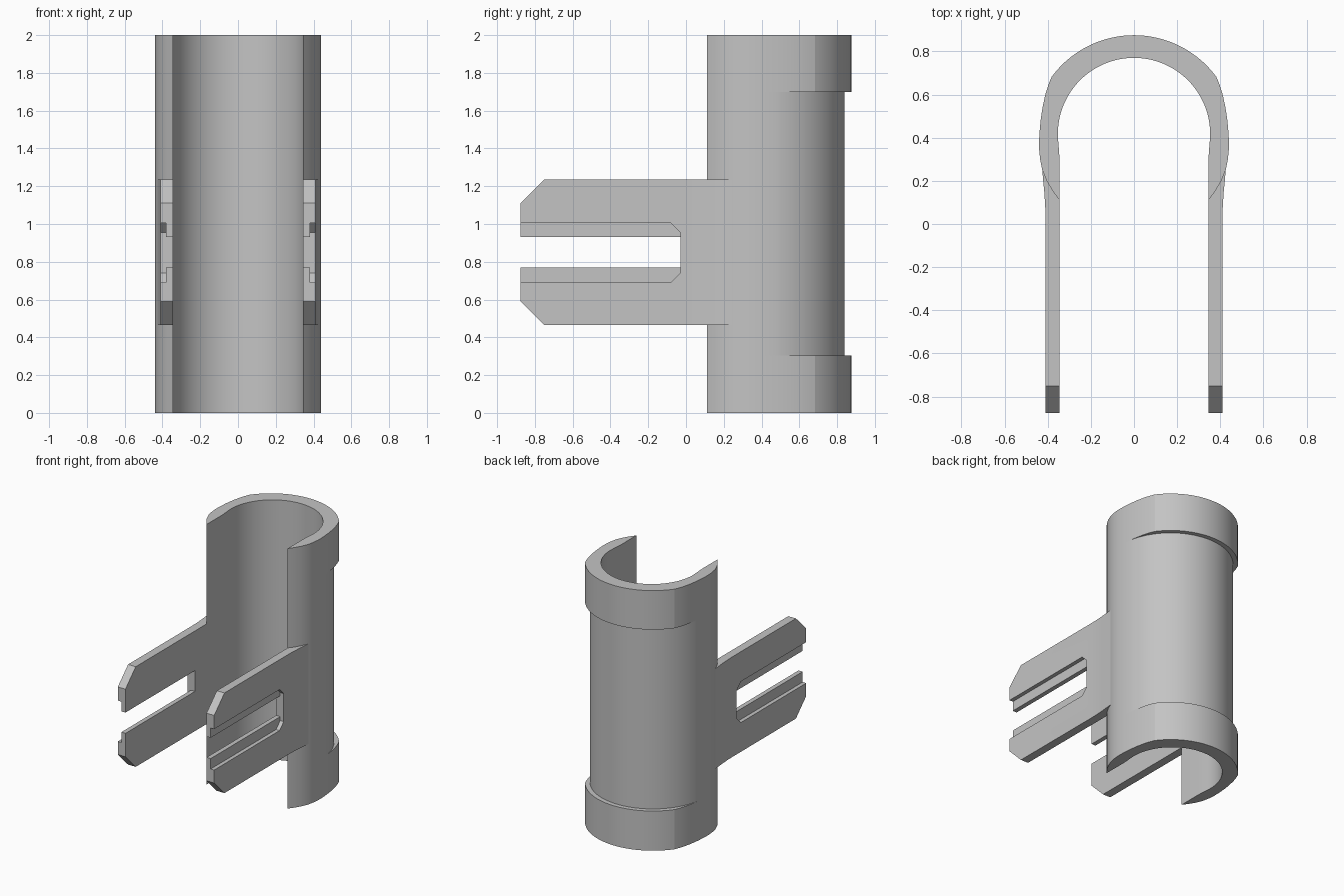
import bpy, bmesh, math

if "Cube" in bpy.data.objects:
    bpy.data.objects.remove(bpy.data.objects["Cube"], do_unlink=True)

grey = bpy.data.materials.new("plain_grey")
grey.use_nodes = True
grey.diffuse_color = (0.55, 0.55, 0.55, 1)
grey.node_tree.nodes["Principled BSDF"].inputs["Base Color"].default_value = (0.55, 0.55, 0.55, 1)


def prism(name, points, low, high, axis="z"):
    """Extrude a flat outline: (x, y) along z, or (y, z) along x."""
    bm = bmesh.new()
    place = (lambda p: (p[0], p[1], low)) if axis == "z" else (lambda p: (low, p[0], p[1]))
    face = bm.faces.new([bm.verts.new(place(p)) for p in points])
    moved = bmesh.ops.extrude_face_region(bm, geom=[face])["geom"]
    shift = (0, 0, high - low) if axis == "z" else (high - low, 0, 0)
    bmesh.ops.translate(bm, vec=shift, verts=[g for g in moved if isinstance(g, bmesh.types.BMVert)])
    bmesh.ops.recalc_face_normals(bm, faces=bm.faces)
    mesh = bpy.data.meshes.new(name)
    bm.to_mesh(mesh)
    bm.free()
    mesh.materials.append(grey)
    obj = bpy.data.objects.new(name, mesh)
    bpy.context.collection.objects.link(obj)
    return obj


def select(obj):
    bpy.ops.object.select_all(action="DESELECT")
    obj.select_set(True)
    bpy.context.view_layer.objects.active = obj


def smooth(obj):
    select(obj)
    bpy.ops.object.shade_smooth_by_angle(angle=math.radians(14))


def arc(radius, centre_y, start, steps):
    """Points from a start angle up to the back centre line."""
    angles = [start + (math.pi / 2 - start) * i / steps for i in range(steps + 1)]
    return [(radius * math.cos(a), centre_y + radius * math.sin(a)) for a in angles]


def both_sides(half):
    return half + [(-x, y) for x, y in reversed(half[:-1])]


# Shared outlines of the clip wall
lip = [(0.345, 0.11), (0.375, 0.15), (0.403, 0.197), (0.425, 0.25)]
side = [(0.435, 0.3), (0.44, 0.35), (0.439, 0.41), (0.433, 0.48)]
inner = both_sides([(0.345, 0.3), (0.348, 0.345), (0.351, 0.38)] + arc(0.353, 0.417, 0, 28))
body_outer = both_sides(lip + side + arc(0.44, 0.4, math.atan2(0.08, 0.433), 28)[1:])
band_side = [(0.424, 0.54), (0.411, 0.6), (0.397, 0.645)]
band_outer = both_sides(lip + side + band_side + arc(0.474, 0.401, math.atan2(0.28, 0.38), 20))

# Half-open tube with a thicker band at each end
for name, outer, low, high in (("lower_band", band_outer, 0, 0.305),
                               ("tube_wall", body_outer, 0.305, 1.7),
                               ("upper_band", band_outer, 1.7, 2)):
    smooth(prism(name, outer + inner[::-1], low, high))

# Arm blank meeting the lip of the tube
root = [(0.421, 0.2), (0.415, 0.14), (0.411, 0.07), (0.41, 0)]
arms = prism("slotted_arms", [(0.345, -0.875)] + lip + root + [(0.41, -0.875)], 0.465, 1.235)

# Slot, stepped recess on the outside, and chamfered tips
recess = [(-1, 1.005), (-0.08, 1.005), (-0.03, 0.955), (-0.03, 0.74), (-0.08, 0.69), (-1, 0.69)]
slot = [(-1, 0.77), (-0.03, 0.77), (-0.03, 0.93), (-1, 0.93)]
top_corner = [(-0.975, 1.01), (-0.65, 1.335), (-0.975, 1.335)]
low_corner = [(y, 1.7 - z) for y, z in top_corner]
for outline, start in ((recess, 0.38), (slot, 0.3), (top_corner, 0.3), (low_corner, 0.3)):
    cutter = prism("arm_cutter", outline, start, 0.5, "x")
    cutter.hide_render = True
    cut = arms.modifiers.new("cut", "BOOLEAN")
    cut.operation = "DIFFERENCE"
    cut.solver = "EXACT"
    cut.object = cutter
    select(arms)
    bpy.ops.object.modifier_apply(modifier=cut.name)
    bpy.data.objects.remove(cutter, do_unlink=True)

smooth(arms)
mirror = arms.modifiers.new("other_side", "MIRROR")
mirror.use_axis[0] = True
